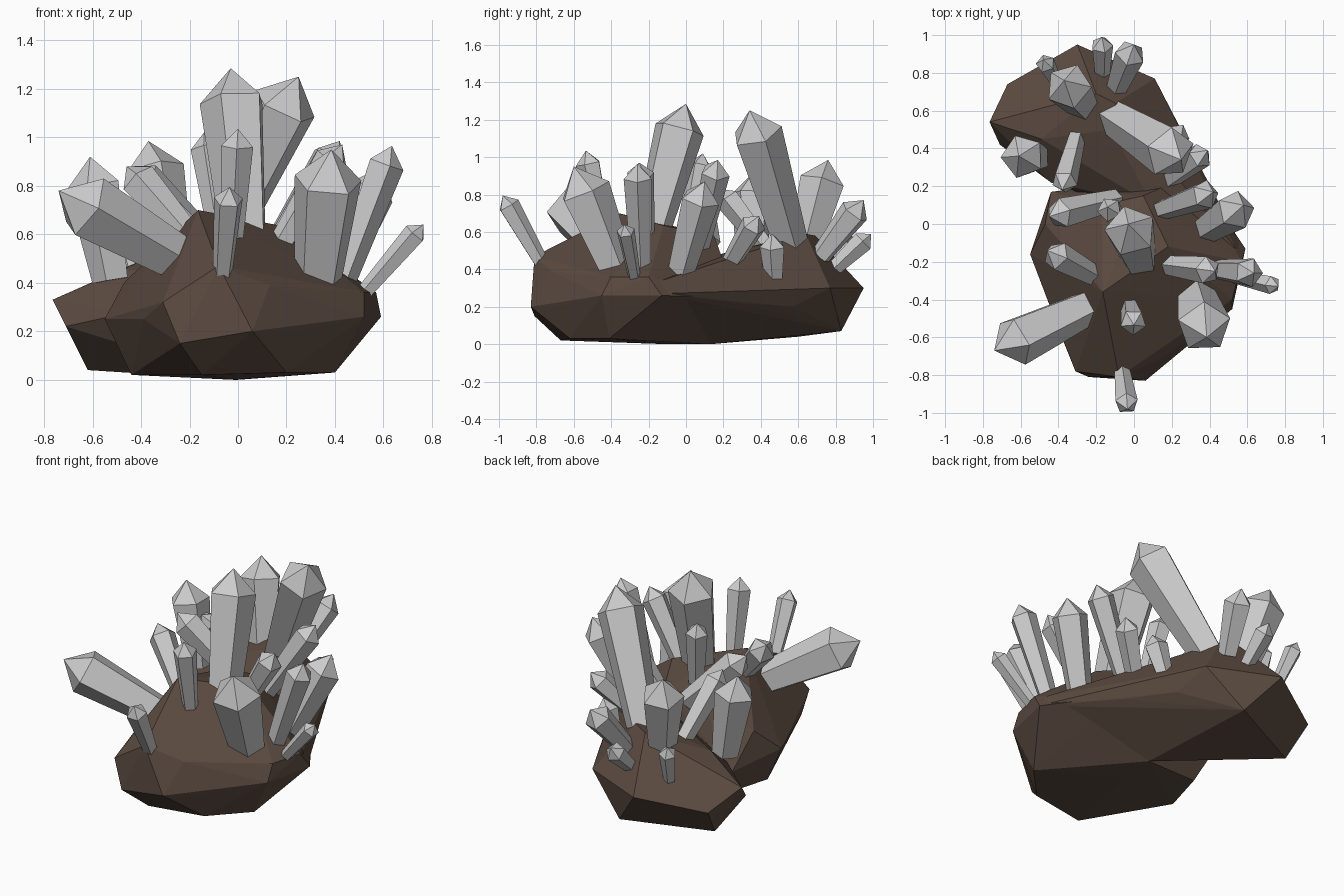
import bpy, bmesh, math
from mathutils import Vector

brown = bpy.data.materials.new("rock_brown")
brown.diffuse_color = (0.105, 0.07, 0.052, 1)


def finish(bm, name, mat=None):
    bmesh.ops.recalc_face_normals(bm, faces=bm.faces)
    me = bpy.data.meshes.new(name)
    bm.to_mesh(me)
    bm.free()
    if mat:
        me.materials.append(mat)
    ob = bpy.data.objects.new(name, me)
    bpy.context.collection.objects.link(ob)
    return ob


def boulder(name, points):
    """Faceted rock: convex hull of its corner points."""
    bm = bmesh.new()
    for p in points:
        bm.verts.new(p)
    res = bmesh.ops.convex_hull(bm, input=bm.verts)
    loose = {v for v in res["geom_interior"] if isinstance(v, bmesh.types.BMVert)}
    bmesh.ops.delete(bm, geom=list(loose), context='VERTS')
    finish(bm, name, brown)


def crystal(name, base, tip, r, turn):
    """Five-sided prism widening upward, closed by a pointed cap."""
    base, tip = Vector(base), Vector(tip)
    axis = (tip - base).normalized()
    base = base - axis * 0.05
    u = axis.cross(Vector((0, 1, 0))).normalized()
    v = axis.cross(u)
    bm = bmesh.new()

    def ring(center, rad):
        out = []
        for i in range(5):
            a = turn + math.tau * i / 5
            out.append(bm.verts.new(center + (u * math.cos(a) + v * math.sin(a)) * rad))
        return out

    low = ring(base, r * 0.68)
    high = ring(tip - axis * r, r)
    top = bm.verts.new(tip)
    bm.faces.new(low)
    for i in range(5):
        j = (i + 1) % 5
        bm.faces.new((low[i], low[j], high[j], high[i]))
        bm.faces.new((high[i], high[j], top))
    finish(bm, name)


# Front rock
boulder("front_rock", [
    (-.165, -.36, .70), (.18, -.12, .635), (-.17, .10, .58), (.05, .15, .58),
    (-.08, -.81, .47), (.13, -.72, .39), (-.31, -.78, .32), (.06, -.83, .2),
    (-.24, -.81, .15), (.24, -.67, .2), (.52, -.45, .26), (.52, -.40, .36),
    (.57, -.2, .36), (.59, -.13, .26), (.40, -.41, .03), (.20, -.62, .03),
    (-.15, -.67, .02), (-.44, -.18, .02), (-.39, -.58, .25), (-.55, -.16, .25),
    (-.47, 0, .40), (-.44, .17, .2), (.32, .27, .25), (0, .13, 0),
    (-.36, .1, .02), (-.02, -.1, 0)])

# Rear rock, stretched diagonally behind the front one
boulder("rear_rock", [
    (-.3, .95, .3), (.11, .77, .3), (.16, .57, .2), (-.67, .74, .22),
    (-.765, .54, .33), (-.71, .42, .22), (-.62, .60, .04), (-.12, .83, .07),
    (-.2, .69, .58), (-.1, .64, .59), (-.12, .5, .56), (-.49, .45, .45),
    (-.44, .22, .28), (.32, .29, .22), (.30, .29, .36), (.58, -.14, .27),
    (.54, -.13, .34), (.1, .1, .46), (0, .13, .0), (-.13, .38, .03)])

# Crystals: base, tip, head radius, turn about the axis
big = [
    ((.03, -.19, .58), (-.03, 0, 1.285), .14, -.05),
    ((-.10, .56, .52), (.25, .34, 1.25), .14, 1.0),
    ((-.25, -.44, .50), (-.74, -.67, .78), .138, .45),
    ((.33, -.38, .41), (.385, -.60, .95), .145, .98),
    ((-.28, .64, .53), (-.37, .76, .985), .125, .6),
    ((-.53, .35, .46), (-.61, .36, .92), .118, .04),
    ((.38, -.03, .39), (.58, .10, .87), .106, .74),
]
front = [
    ((-.02, -.45, .64), (0, -.535, 1.035), .07),
    ((-.06, -.80, .48), (-.035, -.98, .795), .062),
    ((-.22, -.27, .61), (-.46, -.14, .88), .08),
    ((.19, -.22, .58), (.43, -.25, .97), .075),
    ((.44, -.24, .43), (.635, -.26, .965), .079),
    ((.54, -.28, .38), (.765, -.33, .64), .05),
    ((.16, .08, .56), (.42, .17, .985), .08),
    ((-.08, .01, .62), (-.14, .09, 1.02), .066),
    ((-.13, .12, .57), (-.45, .04, .88), .083),
]
rear = [
    ((-.31, .44, .50), (-.38, .18, .83), .07),
    ((.18, .23, .42), (.39, .39, .685), .07),
    ((.18, .47, .38), (.25, .46, .59), .07),
    ((-.08, .75, .51), (0, .95, .77), .083),
    ((-.17, .82, .43), (-.17, .99, .59), .06),
    ((-.43, .78, .42), (-.48, .87, .63), .052),
]
for i, (b, t, r, turn) in enumerate(big):
    crystal(f"big_crystal_{i + 1}", b, t, r, turn)
for group, items in (("front", front), ("rear", rear)):
    for i, (b, t, r) in enumerate(items):
        crystal(f"{group}_crystal_{i + 1}", b, t, r, 0.3 + i * 0.7)
